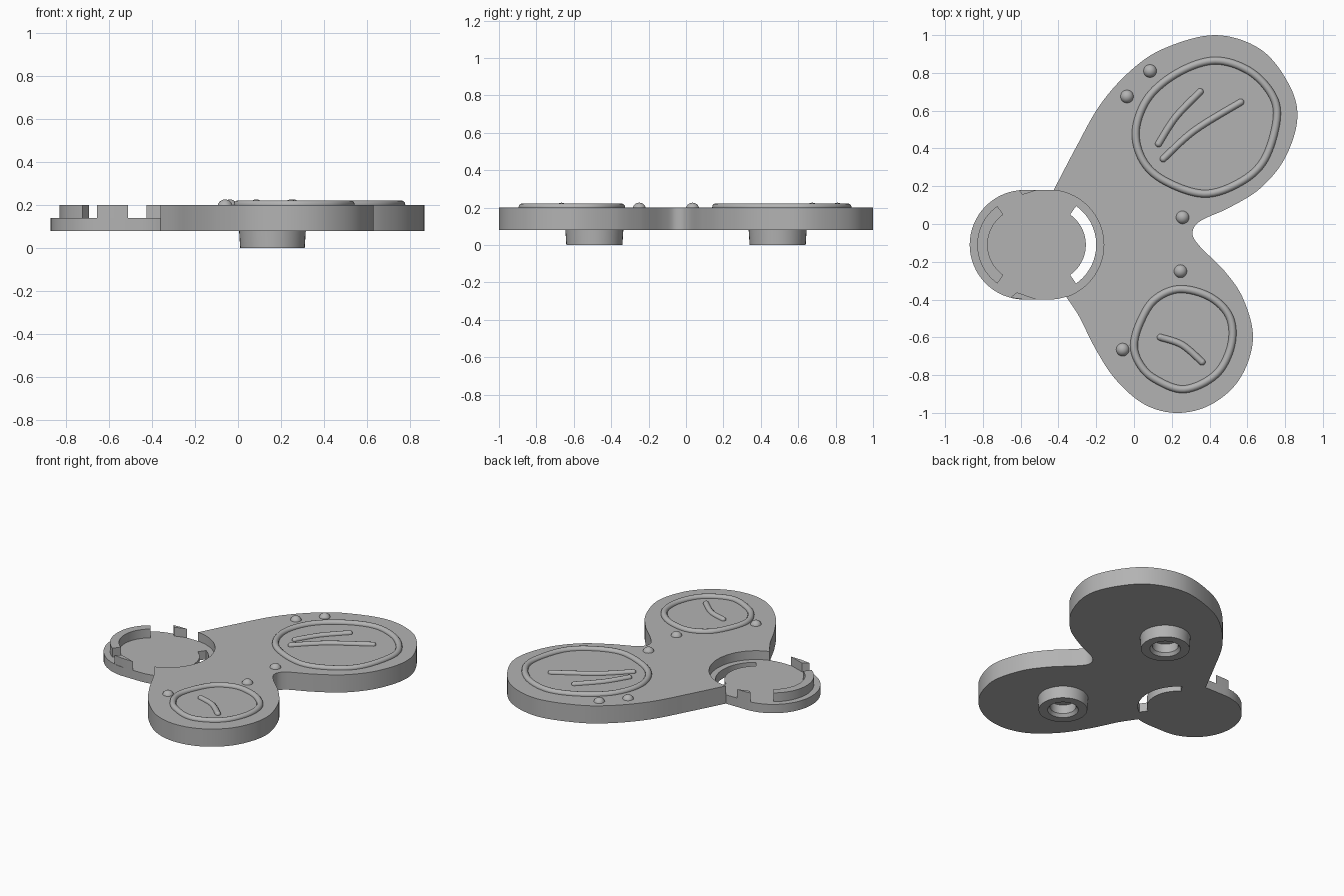
import bpy, bmesh, math
from mathutils import Vector

if "Cube" in bpy.data.objects:
    bpy.data.objects.remove(bpy.data.objects["Cube"])

GREY = bpy.data.materials.new("plain grey")
GREY.use_nodes = True
GREY.diffuse_color = (0.45, 0.45, 0.45, 1)
GREY.node_tree.nodes["Principled BSDF"].inputs["Base Color"].default_value = (0.45, 0.45, 0.45, 1)

BASE, LEDGE, TOP = 0.08, 0.14, 0.20
CUP_Y, NEAR_X, FAR_X = -0.11, -0.45, -0.58


def finish(ob, angle=35):
    ob.data.materials.clear()
    ob.data.materials.append(GREY)
    bpy.ops.object.select_all(action='DESELECT')
    ob.select_set(True)
    bpy.context.view_layer.objects.active = ob
    bpy.ops.object.shade_smooth_by_angle(angle=math.radians(angle))
    return ob


def from_bmesh(name, bm):
    bmesh.ops.recalc_face_normals(bm, faces=bm.faces)
    me = bpy.data.meshes.new(name)
    bm.to_mesh(me)
    bm.free()
    ob = bpy.data.objects.new(name, me)
    bpy.context.collection.objects.link(ob)
    return finish(ob)


def prism(name, outline, z0, z1):
    bm = bmesh.new()
    face = bm.faces.new([bm.verts.new((x, y, z0)) for x, y in outline])
    up = bmesh.ops.extrude_face_region(bm, geom=[face])
    moved = [v for v in up["geom"] if isinstance(v, bmesh.types.BMVert)]
    bmesh.ops.translate(bm, vec=(0, 0, z1 - z0), verts=moved)
    return from_bmesh(name, bm)


def spline(points, closed, steps=8):
    """Smooth path through the given points."""
    pts = [Vector(p) for p in points]
    n = len(pts)
    get = (lambda i: pts[i % n]) if closed else (lambda i: pts[max(0, min(n - 1, i))])
    out = []
    for i in range(n if closed else n - 1):
        a, b, c, d = (get(i + k) for k in (-1, 0, 1, 2))
        for s in range(steps):
            t = s / steps
            out.append(0.5 * (2 * b + (c - a) * t + (2 * a - 5 * b + 4 * c - d) * t ** 2
                              + (3 * b - a - 3 * c + d) * t ** 3))
    return out if closed else out + [pts[-1]]


def arc(cx, r, start, end, n=32):
    angles = [math.radians(start + (end - start) * i / n) for i in range(n + 1)]
    return [(cx + r * math.cos(a), CUP_Y + r * math.sin(a)) for a in angles]


def band(cx, middle):
    return arc(cx, 0.25, middle - 55, middle + 55) + arc(cx, 0.195, middle + 55, middle - 55)


def cut(ob, cutter):
    mod = ob.modifiers.new("cut", 'BOOLEAN')
    mod.operation, mod.solver, mod.object = 'DIFFERENCE', 'EXACT', cutter
    bpy.context.view_layer.objects.active = ob
    bpy.ops.object.modifier_apply(modifier=mod.name)
    bpy.data.objects.remove(cutter)
    finish(ob)


def ball(name, x, y, z, r):
    bm = bmesh.new()
    bmesh.ops.create_uvsphere(bm, u_segments=20, v_segments=12, radius=r)
    bmesh.ops.translate(bm, vec=(x, y, z), verts=bm.verts)
    return from_bmesh(name, bm)


def tube(name, points, r, closed):
    path = spline(points, closed)
    cu = bpy.data.curves.new(name, 'CURVE')
    cu.dimensions = '3D'
    cu.bevel_depth, cu.bevel_resolution = r, 4
    sp = cu.splines.new('POLY')
    sp.points.add(len(path) - 1)
    for p, v in zip(sp.points, path):
        p.co = (v.x, v.y, TOP + 0.002, 1)
    sp.use_cyclic_u = closed
    ob = bpy.data.objects.new(name, cu)
    bpy.context.collection.objects.link(ob)
    bpy.ops.object.select_all(action='DESELECT')
    ob.select_set(True)
    bpy.context.view_layer.objects.active = ob
    bpy.ops.object.convert(target='MESH')
    finish(bpy.context.object, 60)
    if not closed:
        for end in (path[0], path[-1]):
            ball(name + "_tip", end.x, end.y, TOP + 0.002, r)


# Two-lobed body, with a socket cut where the cup joins it
body_points = [(-0.43, 0.17), (-0.31, 0.40), (-0.18, 0.63), (-0.02, 0.81), (0.16, 0.93),
               (0.43, 1.0), (0.67, 0.925), (0.82, 0.74), (0.865, 0.56), (0.80, 0.35),
               (0.67, 0.19), (0.505, 0.087), (0.35, 0.015), (0.31, -0.05), (0.35, -0.12),
               (0.48, -0.25), (0.58, -0.40), (0.63, -0.61), (0.56, -0.82), (0.41, -0.955),
               (0.23, -1.0), (0.055, -0.955), (-0.10, -0.82), (-0.21, -0.65),
               (-0.29, -0.49), (-0.37, -0.37)]
stadium = arc(NEAR_X, 0.29, -90, 90) + arc(FAR_X, 0.29, 90, 270)
body = prism("body", spline(body_points, False), BASE, TOP)
cut(body, prism("socket_cutter", stadium, BASE - 0.1, TOP + 0.1))

# Cup floor with curved slot, far wall and two small tabs
floor = prism("cup_floor", stadium, BASE, LEDGE)
cut(floor, prism("slot_cutter", band(NEAR_X, 0), BASE - 0.1, TOP + 0.1))
prism("cup_wall", band(FAR_X, 180), LEDGE, TOP)
prism("front_tab", [(-0.655, -0.39), (-0.62, -0.362), (-0.51, -0.40), (-0.58, -0.40)], LEDGE, TOP)
prism("back_tab", [(-0.61, 0.178), (-0.59, 0.155), (-0.51, 0.18), (-0.58, 0.18)], LEDGE, TOP)

# Raised rings on the lobes
tube("large_ring", [(0.01, 0.50), (0.08, 0.675), (0.24, 0.805), (0.43, 0.865), (0.61, 0.81),
                    (0.73, 0.685), (0.755, 0.55), (0.69, 0.34), (0.56, 0.22), (0.37, 0.16),
                    (0.16, 0.23), (0.045, 0.34)], 0.02, True)
tube("small_ring", [(0, -0.64), (0.035, -0.515), (0.11, -0.40), (0.24, -0.345), (0.40, -0.385),
                    (0.505, -0.49), (0.515, -0.64), (0.435, -0.795), (0.267, -0.875),
                    (0.11, -0.82), (0.03, -0.74)], 0.02, True)

# Raised curved strokes inside the rings
tube("short_stroke", [(0.13, 0.425), (0.22, 0.565), (0.35, 0.70)], 0.018, False)
tube("long_stroke", [(0.155, 0.345), (0.32, 0.495), (0.565, 0.645)], 0.018, False)
tube("small_stroke", [(0.14, -0.60), (0.255, -0.64), (0.36, -0.73)], 0.018, False)

# Round studs
for x, y in [(0.085, 0.81), (-0.037, 0.675), (0.257, 0.035), (0.246, -0.25), (-0.06, -0.665)]:
    ball("stud", x, y, 0.19, 0.036)

# Hollow pegs underneath
for side in (-1, 1):
    bm = bmesh.new()
    profile = [(0.155, BASE), (0.15, 0), (0.095, 0), (0.08, 0.02), (0.08, BASE)]
    verts = [bm.verts.new((r, 0, z)) for r, z in profile]
    edges = [bm.edges.new(pair) for pair in zip(verts, verts[1:])]
    bmesh.ops.spin(bm, geom=verts + edges, cent=(0, 0, 0), axis=(0, 0, 1),
                   angle=math.tau, steps=40, use_merge=True)
    bmesh.ops.remove_doubles(bm, verts=bm.verts, dist=0.0005)
    bmesh.ops.translate(bm, vec=(0.16, 0.49 * side, 0), verts=bm.verts)
    from_bmesh("back_peg" if side > 0 else "front_peg", bm)
